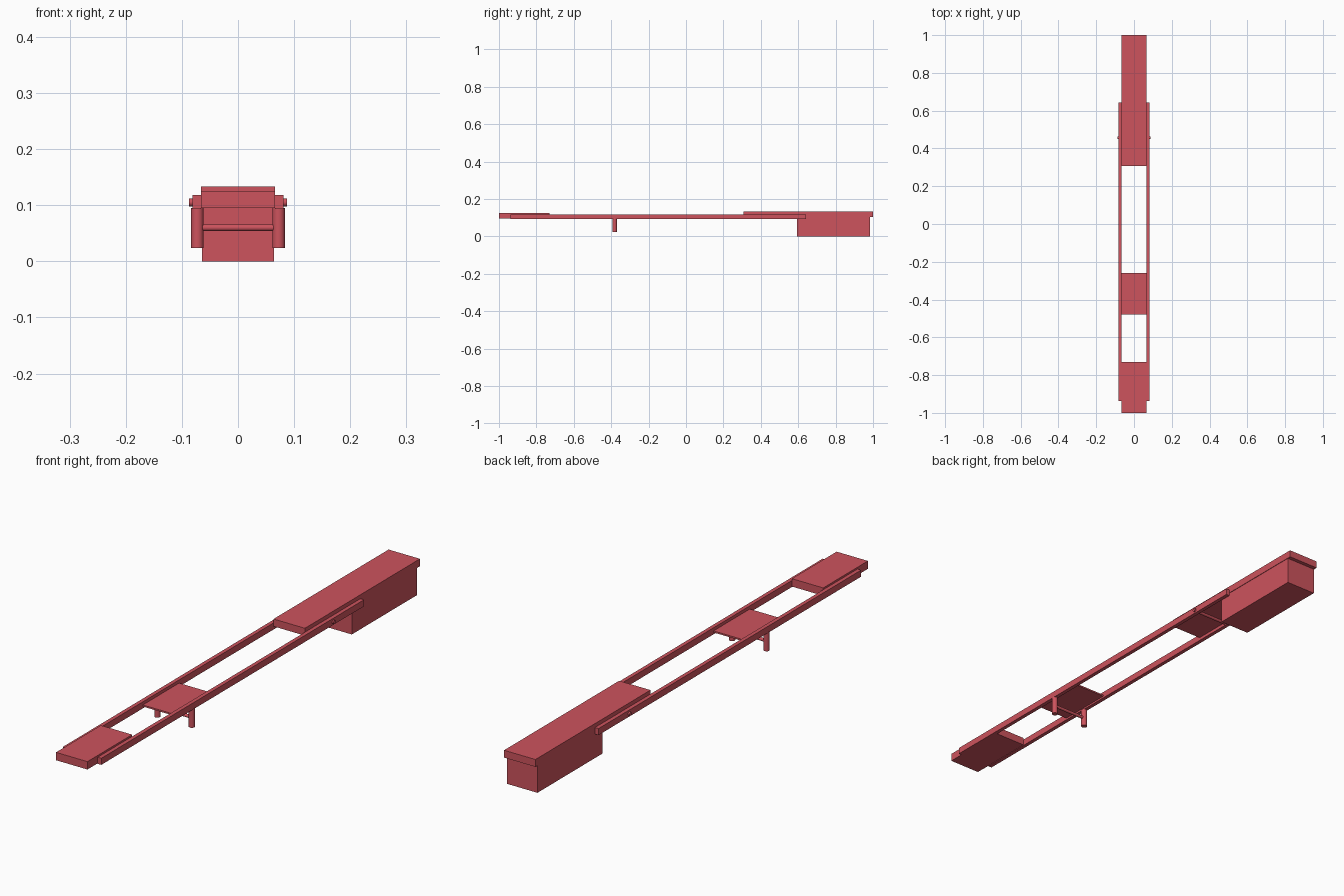
import bpy
import math

cube = bpy.data.objects.get("Cube")
if cube:
    bpy.data.objects.remove(cube, do_unlink=True)

# Single red paint
RED = (0.61, 0.087, 0.11, 1.0)
red = bpy.data.materials.new("red_paint")
red.use_nodes = True
red.diffuse_color = RED
bsdf = next(n for n in red.node_tree.nodes if n.type == 'BSDF_PRINCIPLED')
bsdf.inputs["Base Color"].default_value = RED


def finish(name):
    obj = bpy.context.object
    obj.name = name
    obj.data.materials.append(red)
    return obj


def box(name, xs, ys, zs):
    """Box spanning the given ranges."""
    spans = (xs, ys, zs)
    bpy.ops.mesh.primitive_cube_add(size=1, location=[(a + b) / 2 for a, b in spans])
    bpy.context.object.scale = [b - a for a, b in spans]
    bpy.ops.object.transform_apply(location=False, rotation=False, scale=True)
    return finish(name)


def rod(name, radius, length, centre, along_x=False):
    """Round bar, upright or lying across the frame."""
    turn = (0, math.pi / 2, 0) if along_x else (0, 0, 0)
    bpy.ops.mesh.primitive_cylinder_add(vertices=24, radius=radius, depth=length,
                                        location=centre, rotation=turn)
    bpy.ops.object.shade_smooth_by_angle(angle=math.radians(40))
    return finish(name)


HALF = 0.066           # half width of the deck panels
LEG_Y = -0.381
LEG_X = 0.0725

# Deck panels
box("front_panel", (-HALF, HALF), (-1.0, -0.731), (0.095, 0.125))
box("middle_panel", (-HALF, HALF), (-0.478, -0.26), (0.1, 0.106))
box("rear_panel", (-HALF, HALF), (0.308, 1.0), (0.105, 0.133))

# Block under the rear panel
box("rear_block", (-0.064, 0.064), (0.593, 0.985), (0.0, 0.105))

# Side rails and legs, mirrored across x
for side, name in ((1, "left"), (-1, "right")):
    xs = sorted((side * HALF, side * 0.081))
    box(name + "_rail", xs, (-0.938, 0.642), (0.093, 0.118))
    rod(name + "_leg", 0.011, 0.071, (side * LEG_X, LEG_Y, 0.0595))

# Cross bar between the legs and pivot pin through the rails
rod("leg_cross_bar", 0.006, 2 * LEG_X, (0, LEG_Y, 0.06), along_x=True)
rod("pivot_pin", 0.007, 0.174, (0, 0.457, 0.105), along_x=True)
